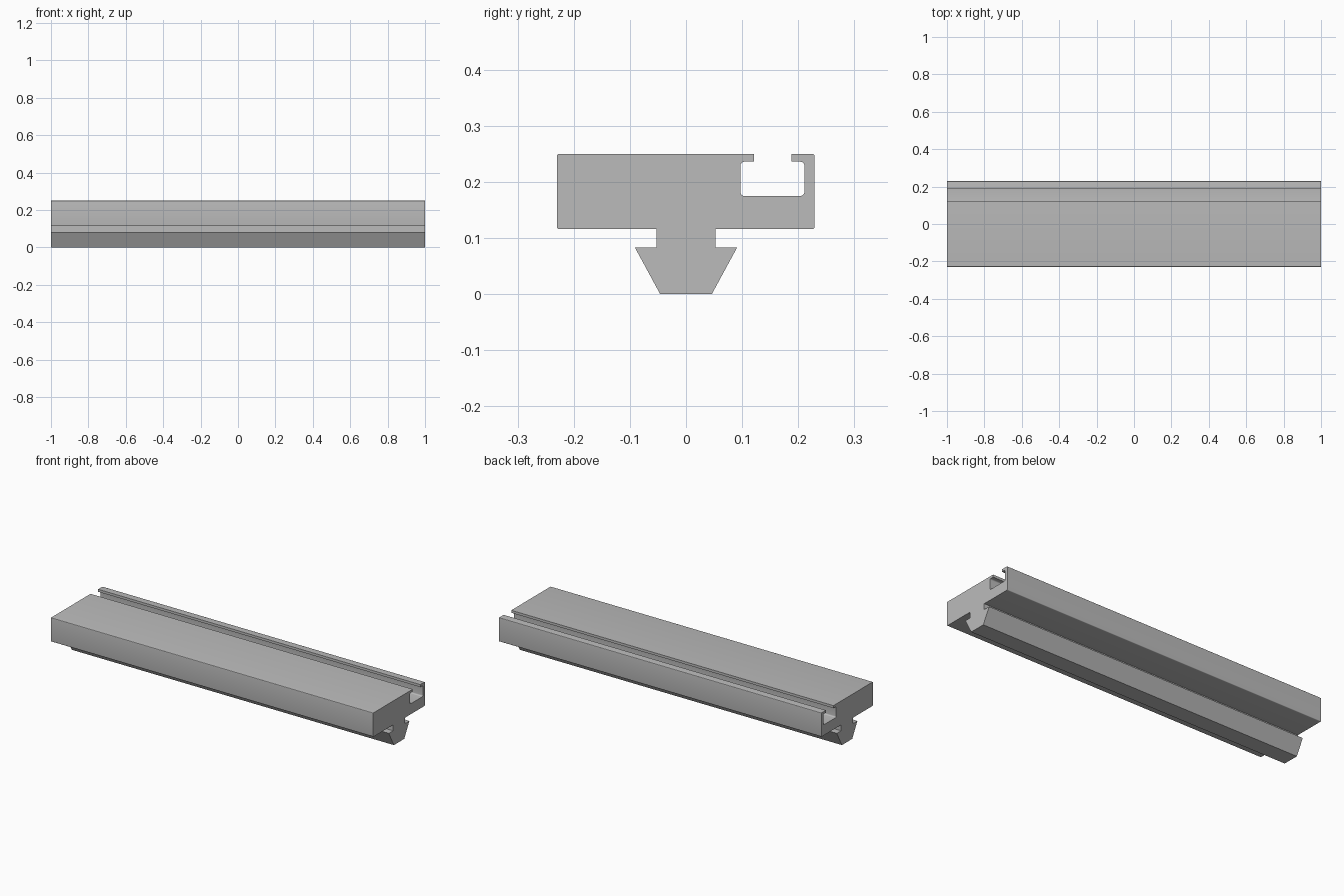
import bpy
import bmesh
from math import pi, sin
from mathutils import Vector

cube = bpy.data.objects.get("Cube")
if cube:
    bpy.data.objects.remove(cube, do_unlink=True)

HALF_LENGTH = 1.0
EDGE = 0.004      # rounding of the outer corners
SLOT = 0.007      # rounding inside the slot

# Cross-section (y, z, corner radius), running round the rail
profile = [
    (-0.046, 0.0, 0), (0.046, 0.0, 0), (0.091, 0.083, 0),        # dovetail foot
    (0.053, 0.083, 0), (0.053, 0.116, 0),                        # neck
    (0.229, 0.116, EDGE), (0.229, 0.25, EDGE),                   # back wall
    (0.188, 0.25, 0), (0.188, 0.236, 0),                         # back lip
    (0.211, 0.236, SLOT), (0.211, 0.175, SLOT),                  # slot
    (0.097, 0.175, SLOT), (0.097, 0.236, SLOT),
    (0.121, 0.236, 0), (0.121, 0.25, 0),                         # front lip
    (-0.23, 0.25, EDGE), (-0.23, 0.116, EDGE),                   # front wall
    (-0.053, 0.116, 0), (-0.053, 0.083, 0), (-0.091, 0.083, 0),  # neck and foot
]


def rounded(points, steps=5):
    """Replace each corner that has a radius by a quarter-circle arc."""
    result = []
    for i, (y, z, r) in enumerate(points):
        corner = Vector((0, y, z))
        if r == 0:
            result.append(corner)
            continue
        before = Vector((0, *points[i - 1][:2])) - corner
        after = Vector((0, *points[(i + 1) % len(points)][:2])) - corner
        a, b = before.normalized() * r, after.normalized() * r
        for k in range(steps + 1):
            t = k / steps * pi / 2
            result.append(corner + a * (1 - sin(t)) + b * (1 - sin(pi / 2 - t)))
    return result


# Extrude the section along the length
bm = bmesh.new()
verts = [bm.verts.new(p - Vector((HALF_LENGTH, 0, 0))) for p in rounded(profile)]
end = bm.faces.new(verts)
extruded = bmesh.ops.extrude_face_region(bm, geom=[end], use_keep_orig=True)
moved = [g for g in extruded["geom"] if isinstance(g, bmesh.types.BMVert)]
bmesh.ops.translate(bm, verts=moved, vec=(2 * HALF_LENGTH, 0, 0))
bmesh.ops.recalc_face_normals(bm, faces=bm.faces)
mesh = bpy.data.meshes.new("slotted_rail")
bm.to_mesh(mesh)
bm.free()

rail = bpy.data.objects.new("slotted_rail", mesh)
bpy.context.collection.objects.link(rail)

# Plain grey finish
grey = bpy.data.materials.new("grey")
grey.use_nodes = True
colour = (0.5, 0.5, 0.5, 1)
grey.diffuse_color = colour
grey.node_tree.nodes["Principled BSDF"].inputs["Base Color"].default_value = colour
mesh.materials.append(grey)

# Smooth rounded corners, sharp elsewhere
bpy.context.view_layer.objects.active = rail
rail.select_set(True)
bpy.ops.object.shade_smooth_by_angle(angle=pi / 6)
